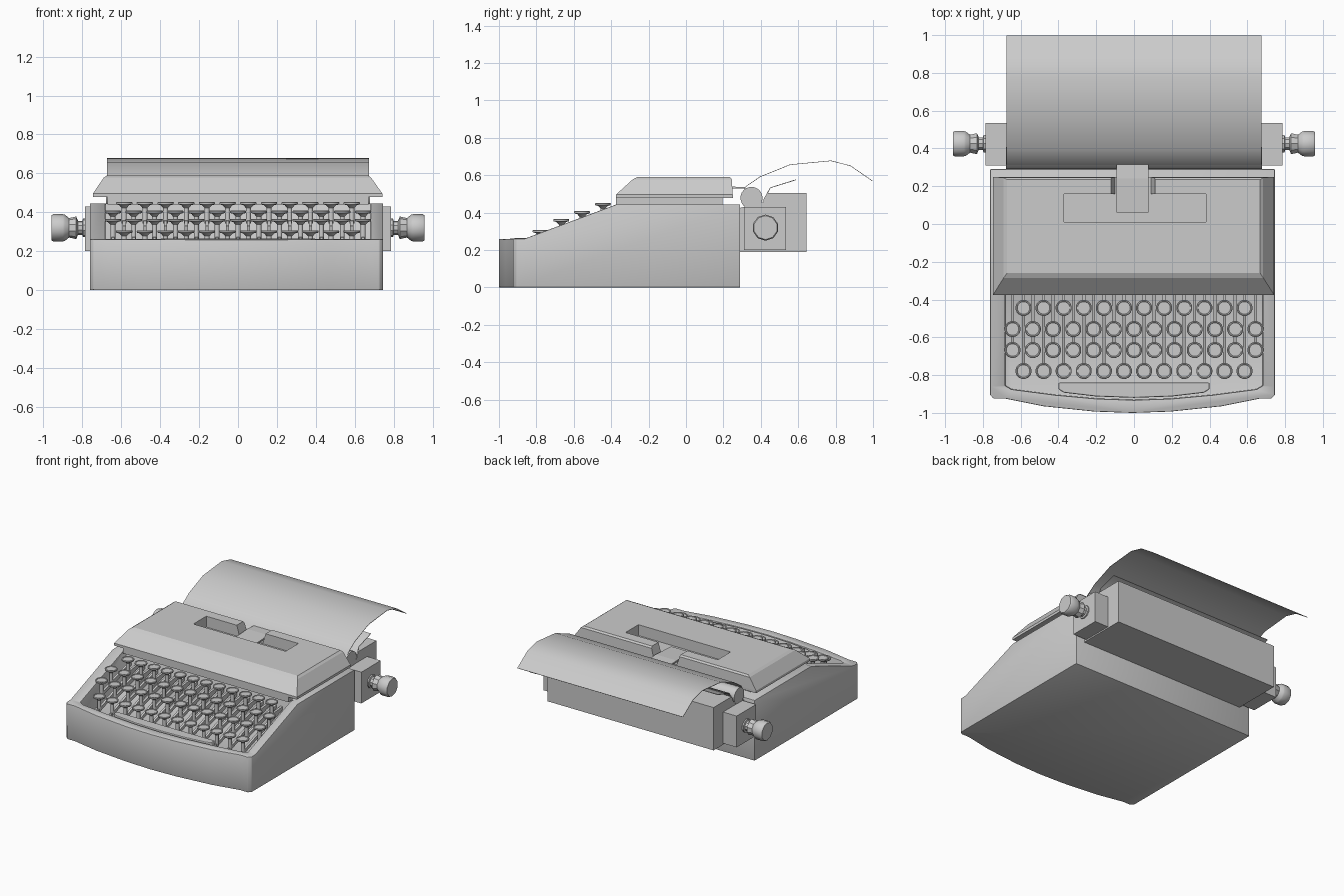
import bpy, bmesh, math
from mathutils import Vector

if "Cube" in bpy.data.objects:
    bpy.data.objects.remove(bpy.data.objects["Cube"])


def add(name, verts, faces, smooth=False, loc=(0, 0, 0)):
    me = bpy.data.meshes.new(name)
    me.from_pydata(verts, [], faces)
    bm = bmesh.new()
    bm.from_mesh(me)
    bmesh.ops.recalc_face_normals(bm, faces=bm.faces)
    bm.to_mesh(me)
    bm.free()
    ob = bpy.data.objects.new(name, me)
    ob.location = loc
    bpy.context.collection.objects.link(ob)
    if smooth:
        smooth_obj(ob)
    return ob


def smooth_obj(ob, angle=35):
    bpy.ops.object.select_all(action='DESELECT')
    ob.select_set(True)
    bpy.context.view_layer.objects.active = ob
    bpy.ops.object.shade_smooth_by_angle(angle=math.radians(angle))


def loft(name, rings, **kw):
    """Closed solid through rings that have equal point counts."""
    n = len(rings[0])
    faces = [(r * n + i, r * n + (i + 1) % n, (r + 1) * n + (i + 1) % n, (r + 1) * n + i)
             for r in range(len(rings) - 1) for i in range(n)]
    faces += [tuple(range(n))[::-1], tuple(range((len(rings) - 1) * n, len(rings) * n))]
    return add(name, [p for r in rings for p in r], faces, **kw)


def prism_z(name, pts, z0, z1, **kw):
    return loft(name, [[(x, y, z) for x, y in pts] for z in (z0, z1)], **kw)


def prism_x(name, pts, x0, x1, **kw):
    return loft(name, [[(x, y, z) for y, z in pts] for x in (x0, x1)], **kw)


def rect(x0, x1, y0, y1, z):
    return [(x0, y0, z), (x1, y0, z), (x1, y1, z), (x0, y1, z)]


def box(name, x0, x1, y0, y1, z0, z1):
    return loft(name, [rect(x0, x1, y0, y1, z) for z in (z0, z1)])


def lathe(name, prof, n, axis='Z', sign=1, loc=(0, 0, 0)):
    """Revolve (radius, height) points about Z or X."""
    rings = []
    for r, h in prof:
        ring = []
        for i in range(n):
            a = 2 * math.pi * (i + .5) / n
            c, s = r * math.cos(a), r * math.sin(a)
            ring.append((c, s, h) if axis == 'Z' else (sign * h, c, s))
        rings.append(ring)
    return loft(name, rings, loc=loc, smooth=True)


def bake(ob):
    dg = bpy.context.evaluated_depsgraph_get()
    me = bpy.data.meshes.new_from_object(ob.evaluated_get(dg))
    ob.modifiers.clear()
    ob.data = me


def boolean(ob, cutter, op='DIFFERENCE'):
    m = ob.modifiers.new('cut', 'BOOLEAN')
    m.operation, m.object, m.solver = op, cutter, 'EXACT'
    bake(ob)
    bpy.data.objects.remove(cutter)


def bevel(ob, w, seg=2):
    m = ob.modifiers.new('bevel', 'BEVEL')
    m.width, m.segments, m.limit_method = w, seg, 'ANGLE'
    m.angle_limit = math.radians(35)
    bake(ob)


def mirrored(half, cx=0):
    """Half outline from the right side to the centre, completed to the left."""
    return [(cx + x, y) for x, y in half] + [(cx - x, y) for x, y in half[::-1] if x > 0]


def sheet(name, path, hw, t):
    verts = [(s * hw, y, z) for y, z in path for s in (-1, 1)]
    faces = [(2 * i, 2 * i + 1, 2 * i + 3, 2 * i + 2) for i in range(len(path) - 1)]
    ob = add(name, verts, faces)
    ob.modifiers.new('thick', 'SOLIDIFY').thickness = t
    bake(ob)
    smooth_obj(ob, 45)
    return ob


CX = -.008

# body: side profile clipped by the bowed front outline
body = prism_x('body', [(-1.1, 0), (.29, 0), (.29, .445), (-.37, .445), (-.86, .262), (-1.1, .258)], -.9, .9)
outline = mirrored([(.754, .4), (.754, -.905), (.735, -.925), (.67, -.925),
                    (.47, -.965), (.2, -.993), (0, -1)], CX)
boolean(body, prism_z('outline_cutter', outline, -.1, .6), 'INTERSECT')
well = mirrored([(.682, -.33), (.682, -.855), (.65, -.875), (.42, -.905), (.2, -.925), (0, -.932)])
boolean(body, prism_z('well_cutter', well, .15, .7))
bevel(body, .008)
smooth_obj(body)

# keys on stems, each with a sloping lever
key_prof = [(.013, -.11), (.013, -.03), (.026, -.016), (.042, -.012), (.043, -.003),
            (.040, 0), (.035, 0), (.033, -.004)]
key_mesh = None
rows = [(-.778, .307, 12, -.585), (-.667, .366, 13, -.643), (-.556, .408, 13, -.643), (-.444, .452, 12, -.585)]
for y, z, n, x0 in rows:
    for i in range(n):
        x = x0 + i * -2 * x0 / (n - 1)
        if key_mesh is None:
            key = lathe('key', key_prof, 16, loc=(x, y, z))
            key_mesh = key.data
        else:
            key = bpy.data.objects.new('key', key_mesh)
            key.location = (x, y, z)
            bpy.context.collection.objects.link(key)
        zl = z - .11
        prism_x('key_lever', [(y - .018, zl - .012), (-.33, .345), (-.33, .37), (y - .018, zl + .014)],
                x - .008, x + .008)

# space bar with bowed front edge
bar = prism_z('space_bar', mirrored([(.4, -.84), (.4, -.875), (.37, -.893), (.2, -.913), (0, -.92)]), .215, .264)
bevel(bar, .006)
for s in (-1, 1):
    box('space_bar_post', s * .3 - .012, s * .3 + .012, -.88, -.856, .15, .22)

# top cover on its base plate, with ribbon slot and rear notch
box('cover_base', -.672, .672, -.375, .195, .44, .482)
cover = loft('top_cover', [rect(-.746, .742, -.375, .25, .478), rect(-.746, .742, -.375, .25, .496),
                           rect(-.69, .684, -.285, .245, .578), rect(-.672, .668, -.26, .235, .59)])
boolean(cover, box('slot_cutter', -.37, .38, .01, .16, .51, .7))
notch = [(x, z) for x, z in ((-.1, .515), (.09, .515), (.13, .65), (-.14, .65))]
boolean(cover, loft('notch_cutter', [[(x, y, z) for x, z in notch] for y in (.1, .4)]))

# paper guide passing through the notch
prism_x('paper_guide', [(.06, .53), (.06, .52), (.24, .528), (.315, .53), (.315, .536), (.24, .54)], -.092, .078)

# carriage with platen trough, end boxes and knobs
prism_x('carriage', [(.285, .19), (.645, .19), (.645, .505), (.435, .505), (.41, .455), (.285, .425)], -.676, .676)
lathe('platen', [(.059, -.678), (.059, .678)], 20, 'X', loc=(0, .35, .479))
for s in (-1, 1):
    a, b = sorted((s * .67, s * .787))
    box('carriage_end', a, b, .31, .535, .2, .43)
    lathe('platen_knob', [(.048, .78), (.048, .797), (.036, .8), (.036, .822), (.058, .832), (.05, .868),
                          (.067, .89), (.07, .9), (.07, .95), (.064, .959)], 10, 'X', s, (0, .425, .32))

# paper and the rest behind it
sheet('paper', [(.292, .48), (.318, .54), (.395, .593), (.556, .658), (.775, .679), (.88, .652), (.999, .57)], .674, .003)
sheet('paper_rest', [(.408, .46), (.45, .535), (.588, .578)], .67, .004)
